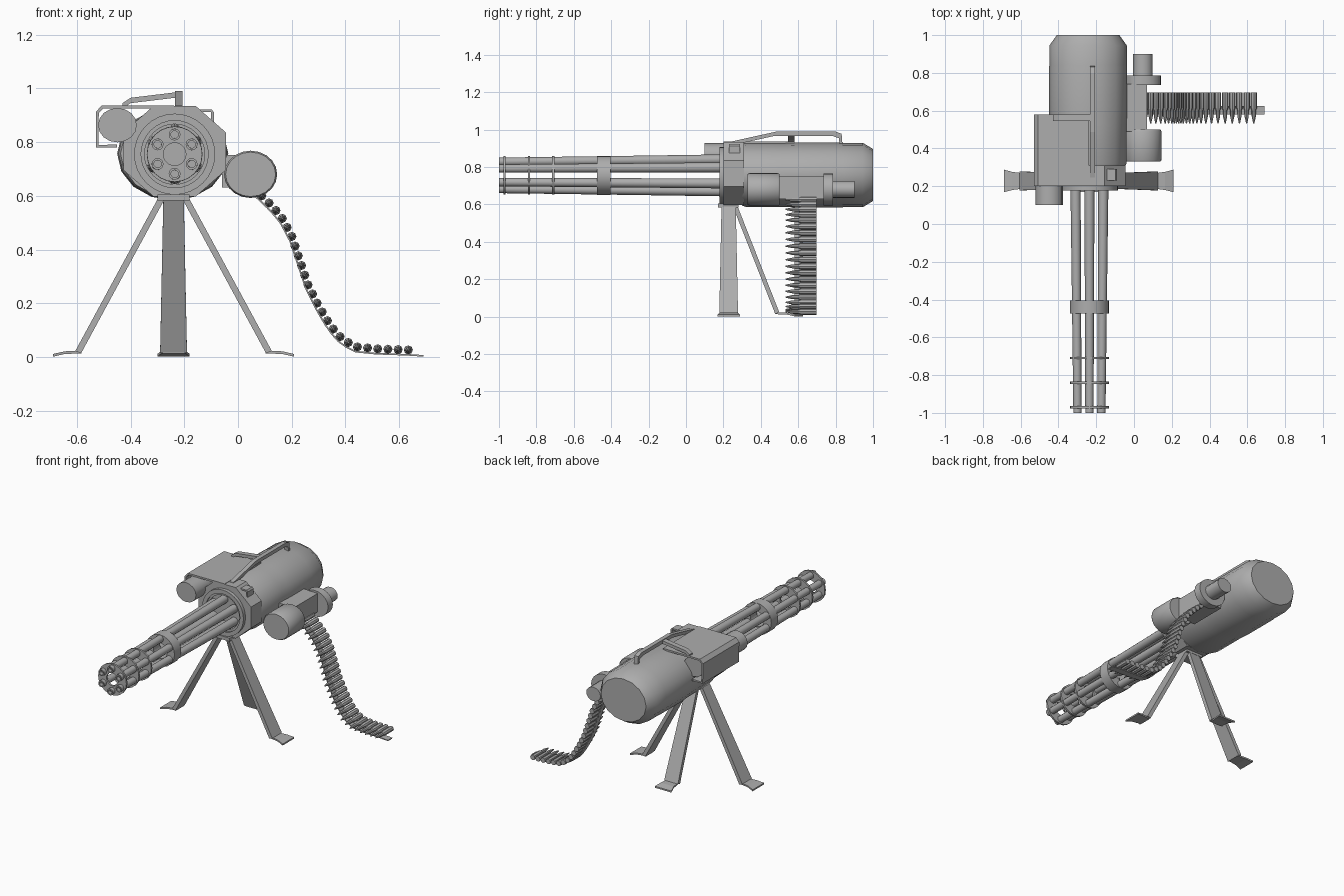
import bpy, bmesh, math
from mathutils import Vector

if "Cube" in bpy.data.objects:
    bpy.data.objects.remove(bpy.data.objects["Cube"], do_unlink=True)

metal = bpy.data.materials.new("grey_metal")
metal.use_nodes = True
GREY = (0.42, 0.42, 0.42, 1)
metal.diffuse_color = GREY
metal.node_tree.nodes["Principled BSDF"].inputs["Base Color"].default_value = GREY

AX, AZ = -0.236, 0.755   # barrel axis


def finish(name, bm, smooth=False):
    bmesh.ops.recalc_face_normals(bm, faces=bm.faces)
    mesh = bpy.data.meshes.new(name)
    bm.to_mesh(mesh)
    bm.free()
    mesh.materials.append(metal)
    ob = bpy.data.objects.new(name, mesh)
    bpy.context.collection.objects.link(ob)
    if smooth:
        bpy.ops.object.select_all(action="DESELECT")
        ob.select_set(True)
        bpy.context.view_layer.objects.active = ob
        bpy.ops.object.shade_smooth_by_angle(angle=math.radians(35))
    return ob


def loft(bm, rings, closed=False):
    """Skin a list of point loops; cap the ends or join last to first."""
    loops = [[bm.verts.new(p) for p in ring] for ring in rings]
    n = len(loops[0])
    pairs = list(zip(loops, loops[1:])) + ([(loops[-1], loops[0])] if closed else [])
    for a, b in pairs:
        for i in range(n):
            j = (i + 1) % n
            bm.faces.new((a[i], a[j], b[j], b[i]))
    if not closed:
        bm.faces.new(loops[0])
        bm.faces.new(loops[-1])


def circle(cx, y, cz, rx, rz, n, turn=0.0):
    angles = [math.tau * (i + turn) / n for i in range(n)]
    return [(cx + rx * math.cos(a), y, cz + rz * math.sin(a)) for a in angles]


def lathe(name, profile, cx=AX, cz=AZ, sx=1, sz=1, n=16, turn=0.0, closed=False, smooth=True):
    """Turn (radius, y) points round an axis along y."""
    bm = bmesh.new()
    loft(bm, [circle(cx, y, cz, r * sx, r * sz, n, turn) for r, y in profile], closed)
    return finish(name, bm, smooth)


def ring(name, outer, inner, y0, y1, n=24):
    return lathe(name, [(outer, y0), (outer, y1), (inner, y1), (inner, y0)], n=n, closed=True)


def box(name, x, y, z):
    bm = bmesh.new()
    loft(bm, [[(x[0], y[0], h), (x[1], y[0], h), (x[1], y[1], h), (x[0], y[1], h)] for h in z])
    return finish(name, bm)


def strip(name, path, y0, y1, thick):
    """Sheet following an (x, z) path, extruded along y."""
    bm = bmesh.new()
    rows = [[bm.verts.new((x, y, z)) for y in (y0, y1)] for x, z in path]
    for a, b in zip(rows, rows[1:]):
        bm.faces.new((a[0], a[1], b[1], b[0]))
    ob = finish(name, bm)
    mod = ob.modifiers.new("thickness", "SOLIDIFY")
    mod.thickness, mod.offset = thick, 0
    return ob


def bar(name, path, wide, thick):
    """Flat bar along a path; wide is a vector, thick a vector."""
    bm = bmesh.new()
    w, t = Vector(wide) / 2, Vector(thick) / 2
    loft(bm, [[Vector(p) + s for s in (w + t, w - t, -w - t, t - w)] for p in path])
    return finish(name, bm)


# Main housing with chamfered rear and shallow bands
lathe("main_housing", [(0.94, 0.3), (0.98, 0.32), (0.98, 0.53), (1, 0.6), (1, 0.83),
                       (0.99, 0.84), (0.99, 0.945), (0.8, 1.0)],
      cx=-0.243, cz=0.757, sx=0.207, sz=0.174)
lathe("front_frame", [(1, 0.2), (1, 0.31)], sx=0.207, sz=0.182, cz=0.766, n=8, turn=0.5, smooth=False)

# Barrel bearing
ring("bearing_outer_ring", 0.151, 0.125, 0.178, 0.21, 32)
ring("bearing_inner_ring", 0.127, 0.112, 0.188, 0.21, 32)
lathe("bearing_hub", [(0.115, 0.195), (0.115, 0.205)], n=24)

# Six hollow barrels, drawing together towards the muzzle
bm = bmesh.new()
for k in range(6):
    a = math.tau * k / 6 + math.pi / 2

    def section(y, r):
        reach = 0.073 + 0.012 * (y + 1) / 1.2
        return circle(AX + reach * math.cos(a), y, AZ + reach * math.sin(a), r, r, 12)
    loft(bm, [section(0.2, 0.027), section(-0.43, 0.024), section(-1, 0.022),
              section(-1, 0.014), section(-0.9, 0.014)])
finish("barrels", bm, True)

# Barrel clamps
ring("middle_clamp", 0.104, 0.05, -0.475, -0.405)
for i, y in enumerate((-0.97, -0.84, -0.71)):
    ring(f"muzzle_clamp_{i + 1}", 0.103, 0.042, y - 0.006, y + 0.006)

# Side cover with motor inside
strip("side_cover", [(-0.45, 0.785), (-0.524, 0.785), (-0.524, 0.91), (-0.505, 0.931),
                     (-0.238, 0.931)], 0.2, 0.58, 0.012)
lathe("drive_motor", [(1, 0.1), (1, 0.56)], cx=-0.449, cz=0.863, sx=0.072, sz=0.064)
strip("top_bracket", [(-0.21, 0.917), (-0.1, 0.917), (-0.095, 0.91), (-0.095, 0.87)], 0.23, 0.29, 0.01)

# Carrying handle and its cross brace
bar("carry_handle", [(-0.22, 0.24, 0.925), (-0.22, 0.48, 0.978), (-0.22, 0.79, 0.978),
                     (-0.22, 0.825, 0.965), (-0.22, 0.83, 0.9)], (0.028, 0, 0), (0, 0.014, 0.024))
bar("handle_brace", [(-0.43, 0.562, 0.935), (-0.4, 0.562, 0.955), (-0.21, 0.562, 0.978)],
    (0, 0.034, 0), (0, 0, 0.02))

# Ammunition feeder
FX, FZ = 0.047, 0.68
lathe("feeder_drum", [(0.94, 0.33), (1, 0.34), (1, 0.49), (0.94, 0.5)], FX, FZ, 0.099, 0.088, n=20)
box("feeder_body", (-0.06, 0.068), (0.49, 0.74), (0.63, 0.752))
lathe("feeder_flange", [(1, 0.735), (1, 0.785)], FX, FZ, 0.097, 0.086, n=20)
lathe("feeder_cap", [(1, 0.78), (1, 0.9)], FX, FZ, 0.052, 0.046)

# Belt path sampled at equal spacing
path = [Vector(p) for p in ((0.06, 0.625), (0.105, 0.585), (0.16, 0.525), (0.2, 0.45), (0.23, 0.36),
                            (0.26, 0.27), (0.3, 0.19), (0.345, 0.115), (0.39, 0.065), (0.44, 0.038),
                            (0.52, 0.03), (0.665, 0.025))]
PITCH = 0.038
spots, carry = [], 0.0
for p, q in zip(path, path[1:]):
    length = (q - p).length
    while carry <= length:
        spots.append(p.lerp(q, carry / length))
        carry += PITCH
    carry -= length

# Cartridges and the link strip under them
bm = bmesh.new()
for s in spots:
    loft(bm, [circle(s.x, y, s.y, r, r, 8) for r, y in
              ((0.017, 0.697), (0.017, 0.615), (0.011, 0.6), (0.011, 0.57), (0.003, 0.532))])
finish("cartridges", bm, True)
strip("belt_links", [(s.x - 0.006, max(s.y - 0.018, 0.006)) for s in spots] + [(0.69, 0.004)],
      0.58, 0.625, 0.006)

# Tripod: mount, two side legs, one rear leg, each with a flared foot
box("tripod_mount", (-0.3, -0.18), (0.17, 0.28), (0.583, 0.605))
LEG_X, LEG_Y = -0.24, 0.228


def leg(name, direction, cx, cy, start, end):
    """Tapered flat leg running outward from (cx, cy), ending in a foot."""
    d = Vector(direction)
    side = Vector((-d.y, d.x, 0))
    up = Vector((0, 0, 1))
    base = Vector((cx, cy, 0))

    def skin(part, stations, offset):
        bm = bmesh.new()
        loft(bm, [[base + d * (r + o.x) + up * (z + o.y) + side * w * s
                   for o, s in ((offset, 1), (offset, -1), (-offset, -1), (-offset, 1))]
                  for r, z, w in stations])
        finish(part, bm)
    skin(name, [(start, 0.59, 0.038), (end, 0.018, 0.05)], Vector((0.011, 0.004)))
    skin(name + "_foot", [(end - 0.012, 0.018, 0.04), (end + 0.05, 0.016, 0.048),
                          (end + 0.094, 0.006, 0.06)], Vector((0, 0.005)))


leg("left_leg", (1, 0, 0), LEG_X, LEG_Y, 0.045, 0.355)
leg("right_leg", (-1, 0, 0), LEG_X, LEG_Y, 0.045, 0.355)
leg("rear_leg", (0, 1, 0), LEG_X, LEG_Y, 0.035, 0.26)
